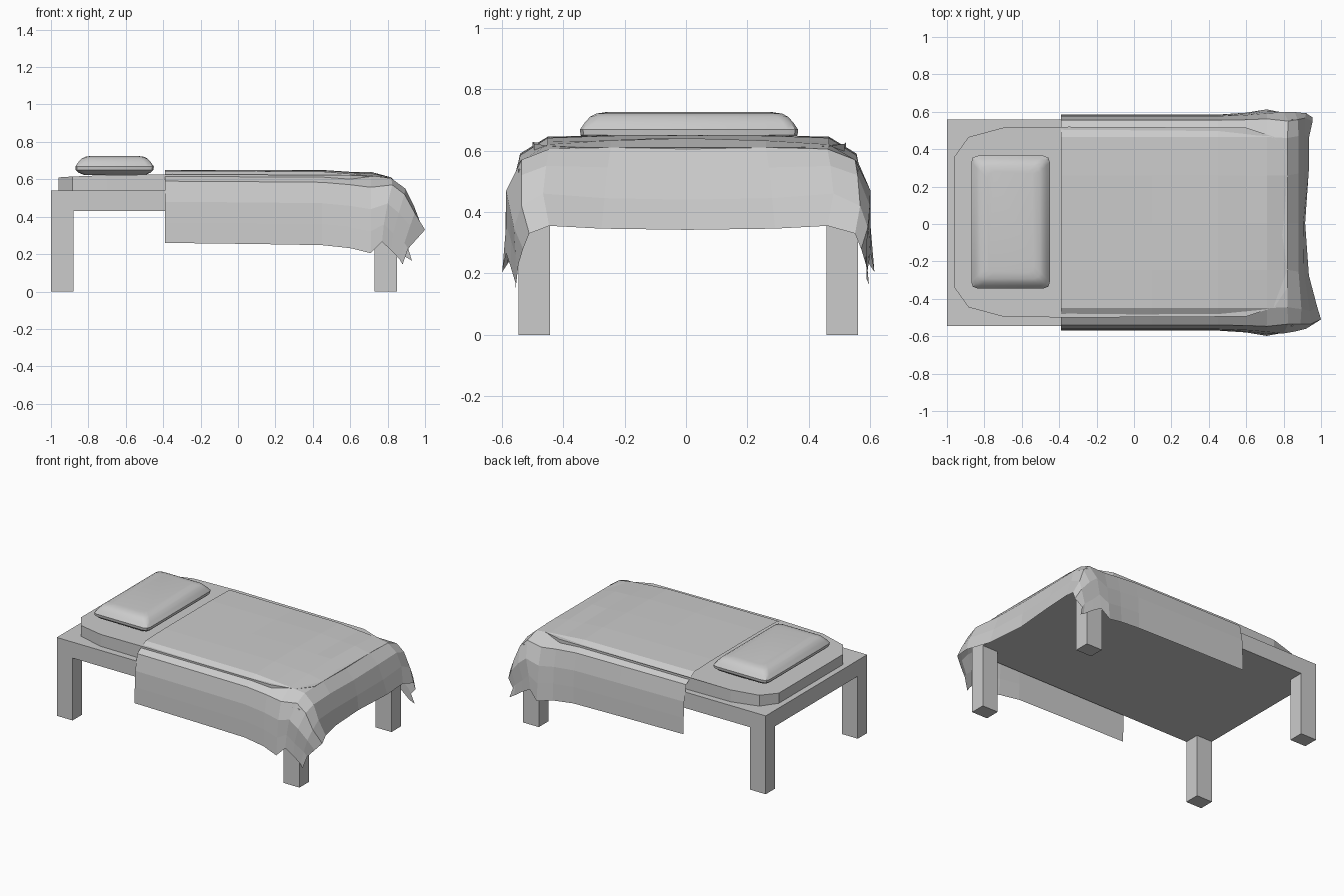
import bpy

if "Cube" in bpy.data.objects:
    bpy.data.objects.remove(bpy.data.objects["Cube"])


def mesh_object(name, verts, faces):
    mesh = bpy.data.meshes.new(name)
    mesh.from_pydata(verts, [], faces)
    obj = bpy.data.objects.new(name, mesh)
    bpy.context.collection.objects.link(obj)
    return obj


def box(name, x0, x1, y0, y1, z0, z1):
    bpy.ops.mesh.primitive_cube_add(size=1, location=((x0 + x1) / 2, (y0 + y1) / 2, (z0 + z1) / 2))
    obj = bpy.context.object
    obj.name = name
    obj.scale = (x1 - x0, y1 - y0, z1 - z0)
    return obj


def loft(name, loops):
    """Closed loops stacked from bottom to top, capped at both ends."""
    n = len(loops[0])
    faces = [(k * n + i, k * n + (i + 1) % n, (k + 1) * n + (i + 1) % n, (k + 1) * n + i)
             for k in range(len(loops) - 1) for i in range(n)]
    faces.append(tuple(reversed(range(n))))
    faces.append(tuple(range((len(loops) - 1) * n, len(loops) * n)))
    return mesh_object(name, [p for loop in loops for p in loop], faces)


# Bed frame and legs
box("bed_frame", -1, 0.85, -0.545, 0.56, 0.43, 0.54)
for end, x in (("head", -1), ("foot", 0.73)):
    for side, y in (("front", -0.545), ("back", 0.457)):
        box(f"{end}_{side}_leg", x, x + 0.12, y, y + 0.103, 0, 0.43)

# Mattress with clipped corners and a slightly crowned top
half = [(-0.96, 0.35, 0.61), (-0.885, 0.455, 0.615), (-0.70, 0.505, 0.622), (-0.35, 0.51, 0.627),
        (0.60, 0.505, 0.622), (0.75, 0.455, 0.615), (0.82, 0.35, 0.61)]
outline = [(x, 0.01 - y, z) for x, y, z in half] + [(x, 0.01 + y, z) for x, y, z in reversed(half)]
loft("mattress", [[(x, y, 0.54) for x, y, z in outline], outline])


# Pillow built from rounded rectangles
def rounded(z, inset, cx=-0.66, cy=0.01, hx=0.21, hy=0.355):
    hx, hy = hx - inset, hy - inset
    corner = [(hx, hy - 0.035), (hx - 0.008, hy - 0.01), (hx - 0.035, hy)]
    pts = (corner + [(-x, y) for x, y in reversed(corner)] + [(-x, -y) for x, y in corner]
           + [(x, -y) for x, y in reversed(corner)])
    return [(cx + x, cy + y, z) for x, y in pts]


pillow = loft("pillow", [rounded(z, i) for z, i in (
    (0.622, 0.05), (0.635, 0.018), (0.65, 0.002), (0.668, 0), (0.69, 0.015),
    (0.71, 0.033), (0.72, 0.052), (0.725, 0.085))])
bpy.ops.object.select_all(action='DESELECT')
pillow.select_set(True)
bpy.context.view_layer.objects.active = pillow
bpy.ops.object.shade_smooth_by_angle(angle=0.6)

# Blanket: half sections from the middle out to the side hem
profile = [(0, 0.65), (0.25, 0.65), (0.455, 0.645), (0.545, 0.59), (0.567, 0.48), (0.572, 0.37), (0.575, 0.26)]
sections = []
for x, flare, drop in ((-0.39, 0, 0), (0.1, 0, 0.006), (0.45, 0, 0.012), (0.6, 0.01, 0.018), (0.71, 0.028, 0.045)):
    sections.append([(x, y + flare * max(0, i - 2) / 4, z - 0.01 * (x > 0.5) - drop * i / 6)
                     for i, (y, z) in enumerate(profile)])
sections += [
    [(0.82, 0, 0.605), (0.82, 0.25, 0.61), (0.82, 0.45, 0.605), (0.825, 0.54, 0.57),
     (0.80, 0.59, 0.47), (0.78, 0.59, 0.36), (0.77, 0.59, 0.265)],
    [(0.88, 0, 0.54), (0.88, 0.26, 0.545), (0.895, 0.46, 0.55), (0.89, 0.54, 0.52),
     (0.86, 0.58, 0.42), (0.83, 0.575, 0.31), (0.82, 0.575, 0.22)],
    [(0.905, 0, 0.44), (0.91, 0.27, 0.445), (0.94, 0.47, 0.46), (0.945, 0.54, 0.42),
     (0.92, 0.565, 0.35), (0.89, 0.56, 0.26), (0.865, 0.56, 0.17)],
    [(0.915, 0, 0.342), (0.935, 0.28, 0.346), (0.98, 0.45, 0.355), (1.0, 0.515, 0.33),
     (0.955, 0.535, 0.28), (0.91, 0.55, 0.23), (0.88, 0.56, 0.145)],
]
verts = []
for k, sec in enumerate(sections):
    front = [(x, 0.005 - y, z) for x, y, z in reversed(sec)]
    back = []
    for i, (x, y, z) in enumerate(sec[1:], 1):
        end = max(0, k - 5) / 3
        dx = end * (-0.045 if i in (2, 3) else 0.05 if i == 6 else 0)
        dy = 0.025 * end if i > 2 else 0
        back.append((x + dx, 0.01 + y + dy, z + (0.02 * end if i == 6 else 0)))
    verts += front + back
w = len(profile) * 2 - 1
mesh_object("blanket", verts, [
    (k * w + i, (k + 1) * w + i, (k + 1) * w + i + 1, k * w + i + 1)
    for k in range(len(sections) - 1) for i in range(w - 1)])
